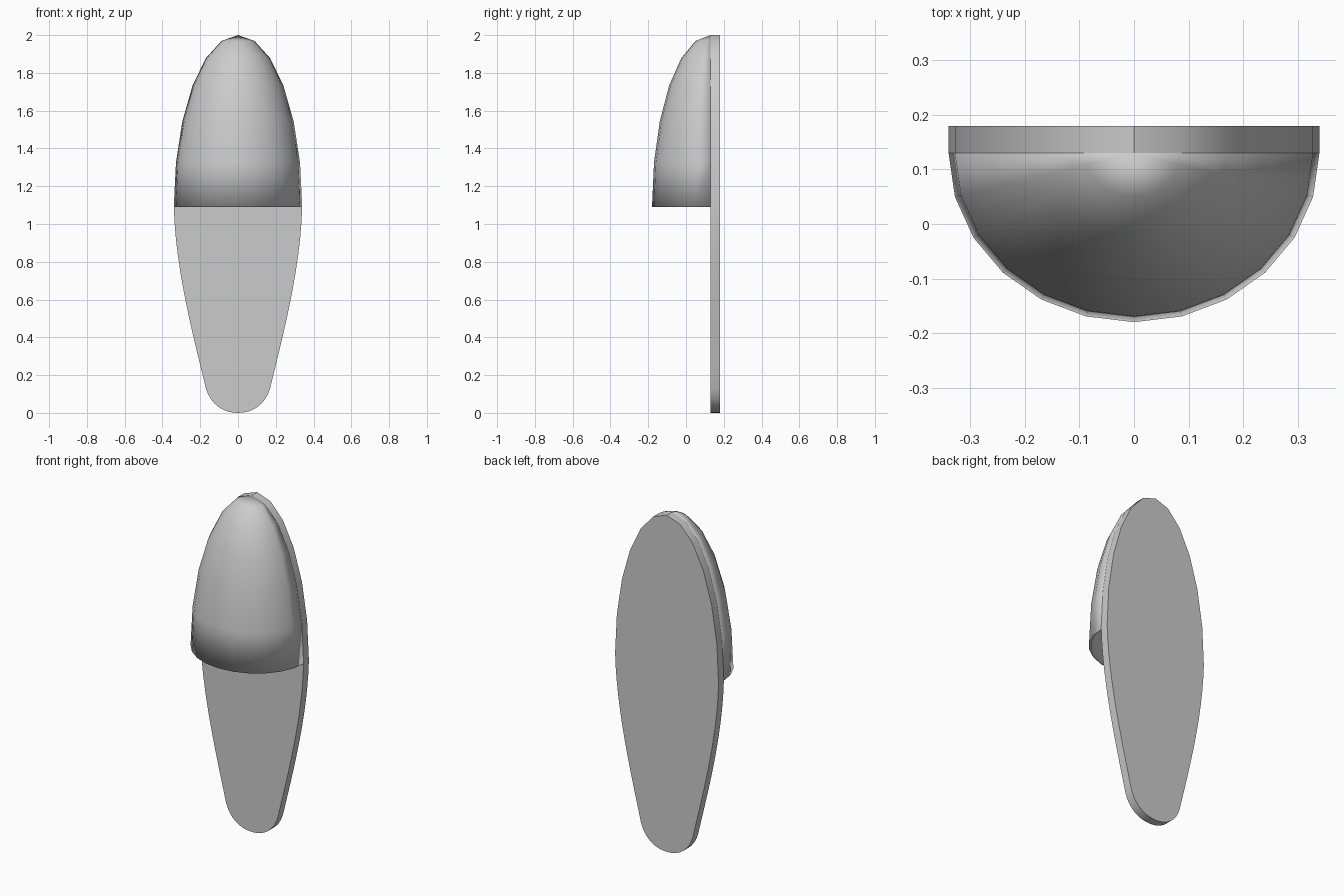
import bpy, bmesh, math

if "Cube" in bpy.data.objects:
    bpy.data.objects.remove(bpy.data.objects["Cube"])

W, H, D = 0.34, 0.91, 0.31        # half width, cap height, cap depth
Z0, Y0, Y1 = 1.09, 0.13, 0.18     # cap rim height, sole front, sole back
STEP = math.radians(15)

grey = bpy.data.materials.new("light grey")
grey.diffuse_color = (0.6, 0.6, 0.6, 1)
grey.use_nodes = True
grey.node_tree.nodes["Principled BSDF"].inputs["Base Color"].default_value = grey.diffuse_color


def finish(bm, name, angle):
    bmesh.ops.recalc_face_normals(bm, faces=bm.faces)
    me = bpy.data.meshes.new(name)
    bm.to_mesh(me)
    bm.free()
    me.materials.append(grey)
    ob = bpy.data.objects.new(name, me)
    bpy.context.collection.objects.link(ob)
    bpy.context.view_layer.objects.active = ob
    ob.select_set(True)
    bpy.ops.object.shade_smooth_by_angle(angle=math.radians(angle))
    ob.select_set(False)
    return ob


def bezier(a, b, c, d, t):
    s = 1 - t
    return tuple(s**3 * p + 3 * s * s * t * q + 3 * s * t * t * r + t**3 * u
                 for p, q, r, u in zip(a, b, c, d))


# sole: elliptical toe, tapering sides, rounded heel, extruded in depth
half = [(W * math.sin(i * STEP), Z0 + H * math.cos(i * STEP)) for i in range(7)]
half += [bezier((W, Z0), (0.33, 0.75), (0.235, 0.4), (0.17, 0.13), i / 12) for i in range(1, 13)]
half += [bezier((0.17, 0.13), (0.145, 0.045), (0.08, 0.0), (0, 0), i / 8) for i in range(1, 9)]
outline = half + [(-x, z) for x, z in half[-2:0:-1]]
bm = bmesh.new()
face = bm.faces.new([bm.verts.new((x, Y0, z)) for x, z in outline])
ext = bmesh.ops.extrude_face_region(bm, geom=[face])
bmesh.ops.translate(bm, vec=(0, Y1 - Y0, 0),
                    verts=[v for v in ext["geom"] if isinstance(v, bmesh.types.BMVert)])
finish(bm, "sole", 30)

# toe cap: quarter ellipsoid shell, open at the rim
bm = bmesh.new()
top = bm.verts.new((0, Y0, Z0 + H))
rings = []
for i in range(1, 7):
    s, c = math.sin(i * STEP), math.cos(i * STEP)
    rings.append([bm.verts.new((W * s * math.cos(j * STEP), Y0 - D * s * math.sin(j * STEP), Z0 + H * c))
                  for j in range(13)])
for j in range(12):
    bm.faces.new((top, rings[0][j], rings[0][j + 1]))
    for a, b in zip(rings, rings[1:]):
        bm.faces.new((a[j], b[j], b[j + 1], a[j + 1]))
cap = finish(bm, "toe_cap", 40)
wall = cap.modifiers.new("wall", "SOLIDIFY")
wall.thickness = 0.012
wall.offset = -1
